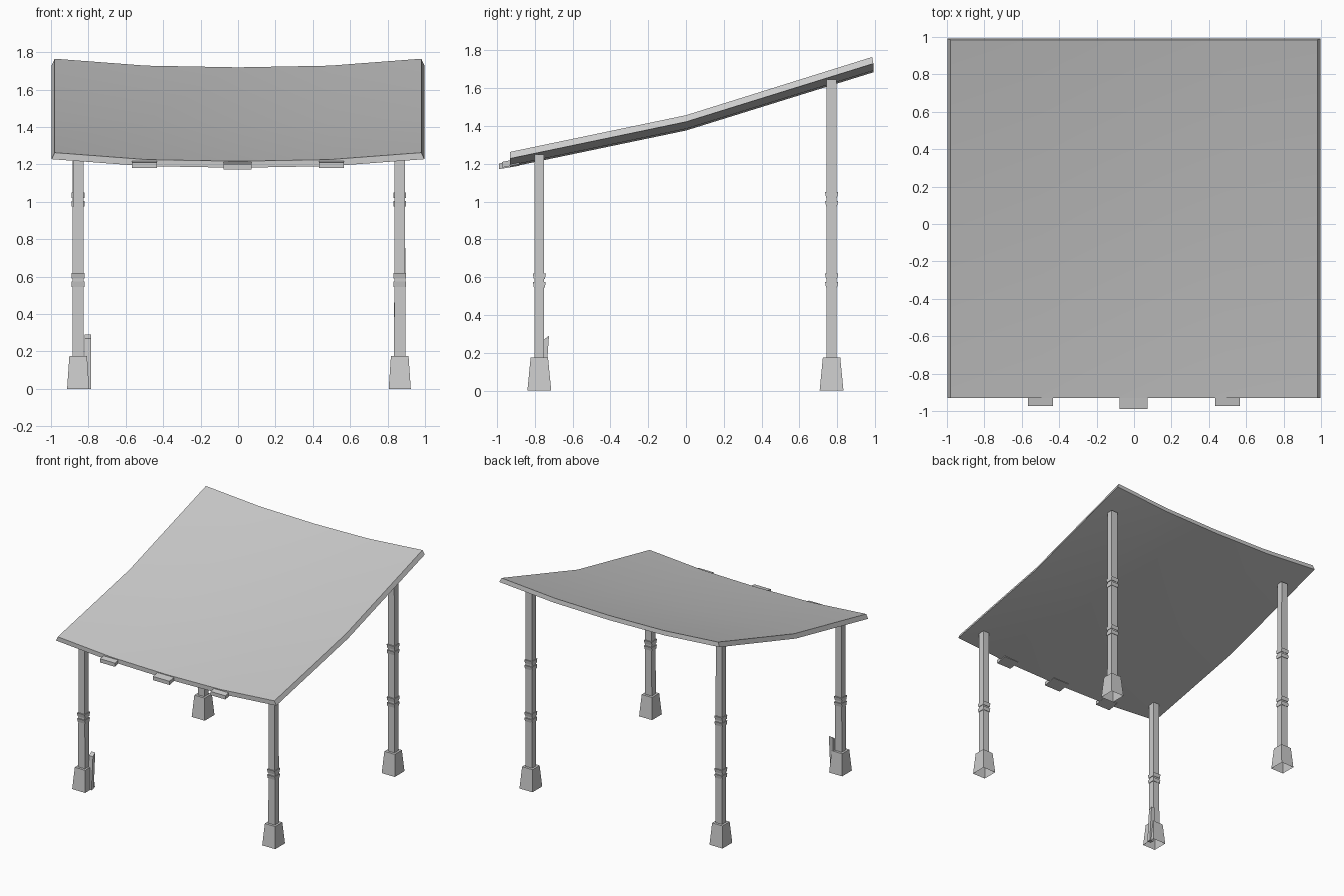
import bpy, bmesh, math

if "Cube" in bpy.data.objects:
    bpy.data.objects.remove(bpy.data.objects["Cube"], do_unlink=True)

grey = bpy.data.materials.new("plain_grey")
grey.use_nodes = True
tone = (0.6, 0.6, 0.6, 1)
grey.diffuse_color = tone
grey.node_tree.nodes["Principled BSDF"].inputs["Base Color"].default_value = tone


def finish(name, bm, smooth=False):
    bmesh.ops.recalc_face_normals(bm, faces=bm.faces)
    mesh = bpy.data.meshes.new(name)
    bm.to_mesh(mesh)
    bm.free()
    mesh.materials.append(grey)
    ob = bpy.data.objects.new(name, mesh)
    bpy.context.collection.objects.link(ob)
    if smooth:
        bpy.ops.object.select_all(action='DESELECT')
        ob.select_set(True)
        bpy.context.view_layer.objects.active = ob
        bpy.ops.object.shade_smooth_by_angle(angle=math.radians(30))
    return ob


def tapered_box(name, x, y, z0, z1, half0, half1, open_bottom=False):
    """Four-sided block; half0 and half1 are the half sizes at the bottom and top."""
    bm = bmesh.new()
    corners = [(-1, -1), (1, -1), (1, 1), (-1, 1)]
    low = [bm.verts.new((x + i * half0[0], y + j * half0[1], z0)) for i, j in corners]
    high = [bm.verts.new((x + i * half1[0], y + j * half1[1], z1)) for i, j in corners]
    for k in range(4):
        n = (k + 1) % 4
        bm.faces.new((low[k], low[n], high[n], high[k]))
    bm.faces.new(high)
    if not open_bottom:
        bm.faces.new(low[::-1])
    return finish(name, bm)


def prism(name, profile, x0, x1):
    """Extrude a (y, z) outline from x0 to x1."""
    bm = bmesh.new()
    face = bm.faces.new([bm.verts.new((x0, y, z)) for y, z in profile])
    new = bmesh.ops.extrude_face_region(bm, geom=[face])["geom"]
    bmesh.ops.translate(bm, vec=(x1 - x0, 0, 0),
                        verts=[v for v in new if isinstance(v, bmesh.types.BMVert)])
    return finish(name, bm)


# Sagging roof sheet: bent once along its depth, lower in the middle
columns = [(-0.98, 0), (-0.49, -0.037), (0, -0.046), (0.49, -0.037), (0.98, 0)]
rows = [(-0.93, 1.263), (0, 1.457), (0.985, 1.765)]
bm = bmesh.new()
grid = [[bm.verts.new((x, y, z + sag)) for x, sag in columns] for y, z in rows]
for j in range(len(rows) - 1):
    for i in range(len(columns) - 1):
        bm.faces.new((grid[j][i], grid[j][i + 1], grid[j + 1][i + 1], grid[j + 1][i]))
top_faces = list(bm.faces)
under = bmesh.ops.extrude_face_region(bm, geom=top_faces, use_keep_orig=True)["geom"]
for v in under:
    if isinstance(v, bmesh.types.BMVert):
        v.co.x *= 1.017
        v.co.y += 0.006 if v.co.y > 0.5 else 0
        v.co.z -= 0.035
finish("roof", bm, smooth=True)

# Beam ends showing under the front edge
for name, x, half, front, drop in (("right_beam_end", -0.5, 0.067, -0.973, 0.008),
                                   ("middle_beam_end", -0.003, 0.075, -0.988, 0),
                                   ("left_beam_end", 0.5, 0.067, -0.973, 0.008)):
    z = 1.172 + drop
    prism(name, [(front, z), (-0.88, z + 0.018), (-0.88, z + 0.048), (front, z + 0.03)],
          x - half, x + half)

# Posts with footings and pairs of collars
for side, x in (("right", -0.855), ("left", 0.865)):
    for end, y, top, bands in (("front", -0.776, 1.25, [0.58]),
                               ("back", 0.77, 1.645, [0.58, 1.01])):
        name = f"{end}_{side}"
        tapered_box(name + "_footing", x, y, 0, 0.175,
                    (0.059, 0.063), (0.047, 0.046), open_bottom=True)
        tapered_box(name + "_post", x, y, 0.17, top, (0.03, 0.026), (0.028, 0.026),
                    open_bottom=True)
        for n, z in enumerate(bands):
            tapered_box(f"{name}_collar_low_{n}", x, y, z - 0.035, z - 0.006,
                        (0.034, 0.029), (0.034, 0.034))
            tapered_box(f"{name}_collar_high_{n}", x, y, z + 0.01, z + 0.04,
                        (0.034, 0.029), (0.034, 0.035))

# Narrow board leaning beside one footing
prism("leaning_board", [(-0.775, 0), (-0.745, 0), (-0.725, 0.29), (-0.755, 0.268)],
      -0.82, -0.785)
